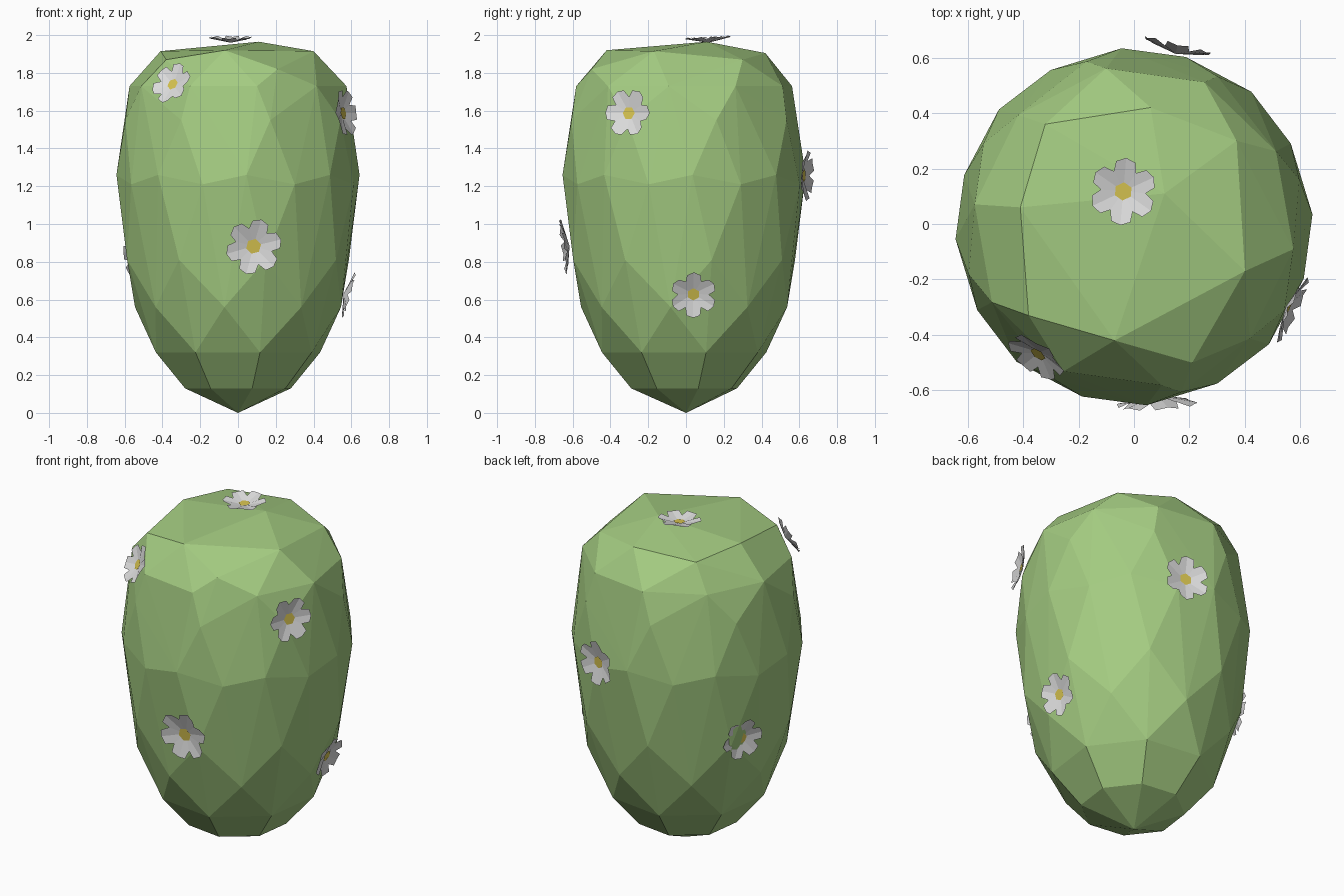
import bpy, bmesh, math
from mathutils import Vector, Matrix
from mathutils.bvhtree import BVHTree

if "Cube" in bpy.data.objects:
    bpy.data.objects.remove(bpy.data.objects["Cube"])


def material(name, rgb):
    m = bpy.data.materials.new(name)
    m.diffuse_color = (*rgb, 1)
    m.use_nodes = True
    m.node_tree.nodes["Principled BSDF"].inputs["Base Color"].default_value = m.diffuse_color
    return m


GREEN = material("cactus green", (0.37, 0.60, 0.22))
WHITE = material("petal white", (0.72, 0.72, 0.72))
YELLOW = material("flower yellow", (0.68, 0.55, 0.08))


def add_object(name, bm, mat):
    me = bpy.data.meshes.new(name)
    bm.to_mesh(me)
    me.materials.append(mat)
    ob = bpy.data.objects.new(name, me)
    bpy.context.collection.objects.link(ob)
    return ob


# Cactus body: faceted barrel, hull of staggered rings (z, radius, sides, start angle)
RINGS = [(0.13, 0.29, 8, 15), (0.32, 0.45, 8, 15), (0.56, 0.55, 8, -7.5),
         (0.81, 0.605, 8, 14), (1.26, 0.645, 8, 4), (1.21, 0.64, 8, 28),
         (1.55, 0.62, 8, 16), (1.73, 0.58, 10, -8)]
CROWN = [(-0.41, 0.06, 1.915), (-0.32, 0.36, 1.89), (0.06, 0.42, 1.905),
         (0.37, 0.30, 1.87), (0.40, -0.17, 1.915), (0.21, -0.50, 1.82),
         (-0.07, -0.42, 1.92), (-0.38, -0.33, 1.87), (0.11, 0.11, 1.965)]
bm = bmesh.new()
bm.verts.new((0, 0, 0))
for z, r, n, start in RINGS:
    for i in range(n):
        a = math.radians(start + 360 * i / n)
        bm.verts.new((r * math.cos(a), r * math.sin(a) - 0.01, z))
for p in CROWN:
    bm.verts.new(p)
res = bmesh.ops.convex_hull(bm, input=bm.verts)
loose = [v for v in bm.verts if not v.link_faces]
bmesh.ops.delete(bm, geom=loose, context='VERTS')
bmesh.ops.recalc_face_normals(bm, faces=bm.faces)
add_object("cactus_body", bm, GREEN)
surface = BVHTree.FromBMesh(bm)


def polar(r, deg, h):
    a = math.radians(deg)
    return Vector((r * math.cos(a), r * math.sin(a), h))


def flower(name, pos, normal, R, spin, lift=0.012):
    n = Vector(normal).normalized()
    hit = surface.find_nearest(Vector(pos))[0]
    rot = n.to_track_quat('Z', 'Y').to_matrix().to_4x4()
    M = Matrix.Translation(hit + n * lift) @ rot
    # six cupped petals, each creased along the middle
    bm = bmesh.new()
    for k in range(6):
        c = spin + 60 * k
        mid = [polar(0, 0, 0), polar(R, c, 0.2 * R)]
        for s in (-1, 1):
            side = [polar(0.93 * R, c + s * 18, 0.26 * R),
                    polar(0.66 * R, c + s * 30, 0.13 * R)]
            pts = [mid[0], mid[1], side[0], side[1]]
            if s < 0:
                pts.reverse()
            bm.faces.new([bm.verts.new(M @ p) for p in pts])
    bmesh.ops.remove_doubles(bm, verts=bm.verts, dist=0.0005)
    add_object(name + "_petals", bm, WHITE)
    # small yellow centre
    bm = bmesh.new()
    bm.faces.new([bm.verts.new(M @ polar(0.27 * R, spin + 60 * k, 0.09 * R))
                  for k in range(6)])
    add_object(name + "_centre", bm, YELLOW)


# Flowers scattered over the body
flower("top_flower", (-0.04, 0.12, 1.96), (0.0, -0.05, 1), 0.122, 85)
flower("upper_left_flower", (-0.36, -0.48, 1.74), (-0.52, -0.72, 0.45), 0.118, 20)
flower("upper_right_flower", (0.55, -0.30, 1.59), (0.90, -0.42, 0.12), 0.13, 0)
flower("front_flower", (0.08, -0.64, 0.88), (0.05, -1, -0.12), 0.15, 15)
flower("lower_right_flower", (0.56, 0.04, 0.63), (0.95, 0.05, -0.27), 0.125, 30)
flower("back_flower", (0.15, 0.62, 1.26), (0.25, 1, -0.03), 0.135, 30)
flower("lower_left_flower", (-0.55, 0.24, 0.83), (-0.9, 0.42, -0.10), 0.125, 10, -0.012)
